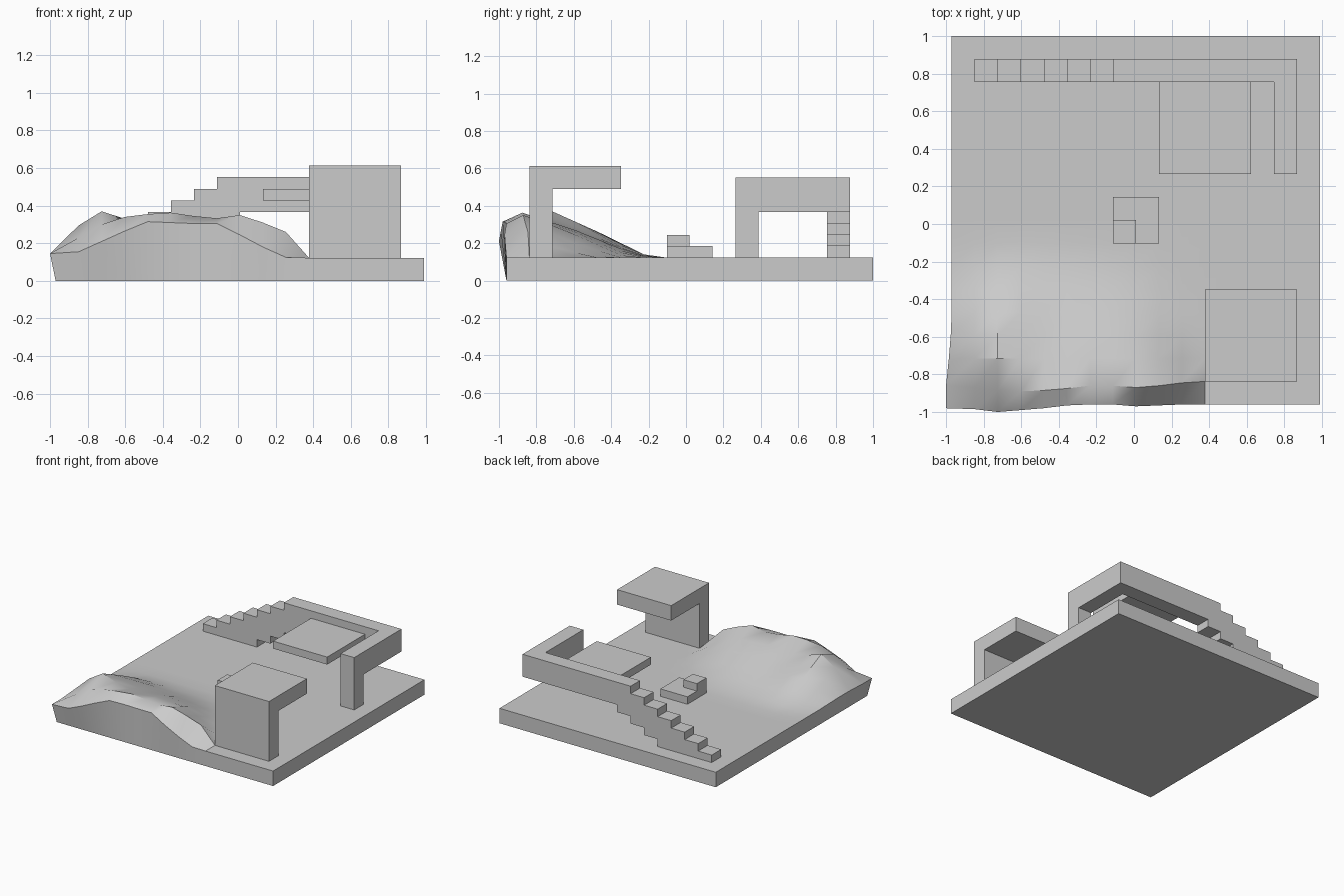
import bpy, bmesh, math
from mathutils import Vector

if "Cube" in bpy.data.objects:
    bpy.data.objects.remove(bpy.data.objects["Cube"])

U = 0.1225                       # grid unit: the base is 16 x 16 units
X0, Y0 = -0.97, -0.96            # front left corner of the base


def finish(bm, name):
    bmesh.ops.recalc_face_normals(bm, faces=bm.faces)
    mesh = bpy.data.meshes.new(name)
    bm.to_mesh(mesh)
    bm.free()
    ob = bpy.data.objects.new(name, mesh)
    bpy.context.collection.objects.link(ob)
    return ob


def extrude_profile(name, points, start, end, axis):
    """Extrude a (horizontal, z) profile along x or y; all in grid units."""
    bm = bmesh.new()
    verts = []
    for h, z in points:
        co = (start, h, z) if axis == 'x' else (h, start, z)
        verts.append(bm.verts.new((X0 + co[0] * U, Y0 + co[1] * U, co[2] * U)))
    face = bm.faces.new(verts)
    out = bmesh.ops.extrude_face_region(bm, geom=[face])
    step = (end - start) * U
    offset = Vector((step, 0, 0)) if axis == 'x' else Vector((0, step, 0))
    moved = [g for g in out['geom'] if isinstance(g, bmesh.types.BMVert)]
    bmesh.ops.translate(bm, verts=moved, vec=offset)
    return finish(bm, name)


def block(name, x, y, z):
    pts = [(x[0], z[0]), (x[1], z[0]), (x[1], z[1]), (x[0], z[1])]
    return extrude_profile(name, pts, y[0], y[1], 'y')


# Terrain heights, front row to back, left to right, in hundredths
HILL = [
    [14.5, 15.5, 21, 26.5, 31.5, 31, 30.5, 30.5, 24.5, 18, 12.5],
    [14.5, 23, 30, 34, 35.5, 36.3, 34.5, 33.3, 35, 31, 26],
    [14, 29.5, 37, 33, 31, 31, 31, 30, 29.5, 25, 18],
    [13.3, 25, 31.5, 29, 27, 26.5, 27, 26, 24.5, 20, 15],
    [12.6, 19, 26, 25, 23, 22, 22, 20.5, 19, 16, 13],
    [12.3, 15, 20, 19, 18, 17.5, 17, 16, 15, 13.5, 12.3],
    [12.3, 13, 14, 14, 14, 13.5, 13.5, 13, 13, 12.5, 12.3],
]
# Wavy outline of the front bank: bottom edge and crest
FRONT_Y = [-.98, -.985, -1, -.99, -.98, -.965, -.96, -.96, -.97, -.965, -.96]
CREST_Y = [-.86, -.87, -.885, -.89, -.885, -.875, -.86, -.86, -.87, -.86, -.845]
LEFT_X = [-1, -1, -.985, -.975]

# Base slab with the sculpted hill in its front left corner
bm = bmesh.new()
top = []
for j in range(17):
    row = []
    for i in range(17):
        x, y, z = X0 + i * U, Y0 + j * U, U
        if j < len(HILL) and i < len(HILL[0]):
            z = HILL[j][i] / 100
            if j < 2:
                y = (FRONT_Y, CREST_Y)[j][i]
            if i == 0 and j < len(LEFT_X):
                x = LEFT_X[j]
        row.append(bm.verts.new((x, y, z)))
    top.append(row)
for j in range(16):
    for i in range(16):
        bm.faces.new((top[j][i], top[j][i + 1], top[j + 1][i + 1], top[j + 1][i]))
loop = ([(i, 0) for i in range(16)] + [(16, j) for j in range(16)] +
        [(i, 16) for i in range(16, 0, -1)] + [(0, j) for j in range(16, 0, -1)])
low = [bm.verts.new((X0 + i * U, Y0 + j * U, 0)) for i, j in loop]
for k, (i, j) in enumerate(loop):
    n = (k + 1) % len(loop)
    i2, j2 = loop[n]
    bm.faces.new((top[j][i], low[k], low[n], top[j2][i2]))
bm.faces.new(low)
base = finish(bm, "base_with_hill")
bpy.context.view_layer.objects.active = base
base.select_set(True)
bpy.ops.object.shade_smooth_by_angle(angle=math.radians(32))

# Rear staircase running up into the raised walkway, stepped underneath
stairs = [(1, 1)]
for s in range(7):
    stairs += [(1 + s, 1.5 + s * 0.5), (2 + s, 1.5 + s * 0.5)]
stairs[-1] = (15, 4.5)
stairs += [(15, 3), (8, 3)]
for s in range(4):
    stairs += [(8 - s, 2.5 - s * 0.5), (7 - s, 2.5 - s * 0.5)]
stairs[-1] = (5, 1)
extrude_profile("stairs_and_walkway", stairs, 14, 15, 'y')

# Side walkway ending in a support pillar
extrude_profile("side_walkway", [(10, 1), (11, 1), (11, 3), (14, 3), (14, 4.5), (10, 4.5)],
                14, 15, 'x')

# Thin platform hanging off the rear walkway
block("platform", (9, 13), (10, 14), (3.5, 4))

# Overhanging shelter at the front right
extrude_profile("shelter", [(1, 1), (2, 1), (2, 4), (5, 4), (5, 5), (1, 5)], 11, 15, 'x')

# Two stacked blocks in the centre
block("low_block", (7, 9), (7, 9), (1, 1.5))
block("small_block", (7, 8), (7, 8), (1.5, 2))
